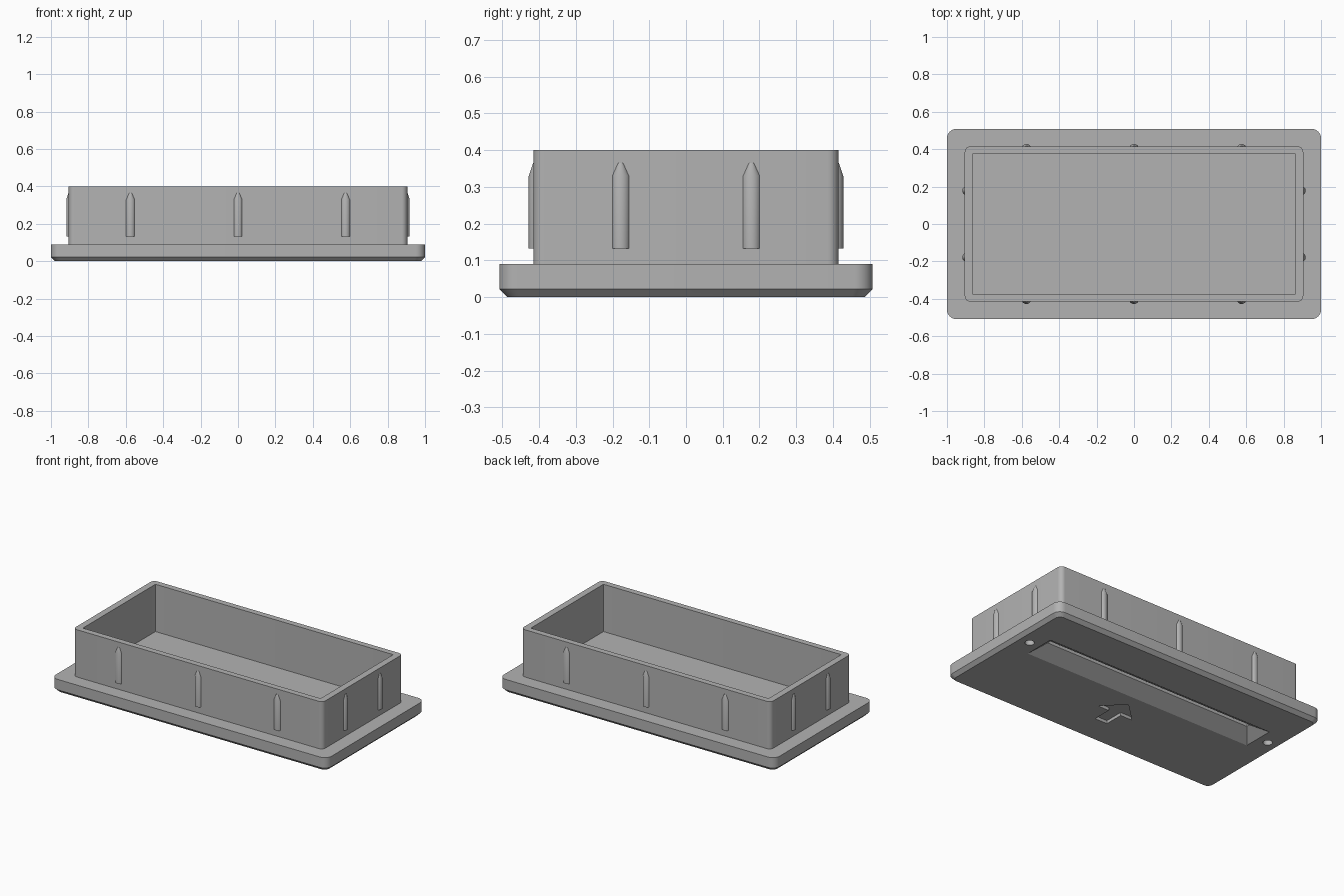
import bpy, bmesh
from math import sin, cos, pi, asin, radians
from mathutils import Matrix, Vector

default_cube = bpy.data.objects.get("Cube")
if default_cube:
    bpy.data.objects.remove(default_cube)

grey = bpy.data.materials.new("grey_plastic")
grey.use_nodes = True
GREY = (0.45, 0.45, 0.45, 1)
grey.diffuse_color = GREY
grey.node_tree.nodes["Principled BSDF"].inputs["Base Color"].default_value = GREY


def rounded_rect(hx, hy, z, r=0, cy=0, steps=8):
    """Loop of points around a rectangle; sharp corners when r is zero."""
    pts = []
    for i, (sx, sy) in enumerate([(1, 1), (-1, 1), (-1, -1), (1, -1)]):
        for k in range(steps + 1 if r else 1):
            a = (i + k / steps) * pi / 2
            pts.append((sx * (hx - r) + r * cos(a), cy + sy * (hy - r) + r * sin(a), z))
    return pts


def loft(name, loops, ring=False):
    """Skin a stack of equal loops; ring joins last to first, otherwise cap."""
    bm = bmesh.new()
    rows = [[bm.verts.new(p) for p in loop] for loop in loops]
    n = len(rows[0])
    pairs = list(zip(rows, rows[1:]))
    if ring:
        pairs.append((rows[-1], rows[0]))
    else:
        bm.faces.new(rows[0])
        bm.faces.new(rows[-1])
    for a, b in pairs:
        for i in range(n):
            j = (i + 1) % n
            bm.faces.new((a[i], a[j], b[j], b[i]))
    bmesh.ops.recalc_face_normals(bm, faces=bm.faces)
    mesh = bpy.data.meshes.new(name)
    bm.to_mesh(mesh)
    bm.free()
    mesh.materials.append(grey)
    obj = bpy.data.objects.new(name, mesh)
    bpy.context.collection.objects.link(obj)
    return obj


def activate(obj):
    bpy.ops.object.select_all(action='DESELECT')
    obj.select_set(True)
    bpy.context.view_layer.objects.active = obj


def smooth(obj):
    activate(obj)
    bpy.ops.object.shade_smooth_by_angle(angle=radians(30))


def cut(target, cutter):
    mod = target.modifiers.new("cut", 'BOOLEAN')
    mod.operation = 'DIFFERENCE'
    mod.solver = 'EXACT'
    mod.object = cutter
    activate(target)
    bpy.ops.object.modifier_apply(modifier=mod.name)
    bpy.data.objects.remove(cutter)


# Base plate with chamfered lower edge
FLOOR = 0.09
plate = loft("base_plate", [
    rounded_rect(0.978, 0.486, 0, 0.035),
    rounded_rect(1, 0.508, 0.022, 0.05),
    rounded_rect(1, 0.508, FLOOR, 0.05)])

# Tapered recess with a narrow slot at its bottom
SLOT_Y = 0.133
cut(plate, loft("recess_cutter", [
    rounded_rect(0.85, 0.121, -0.012, cy=SLOT_Y),
    rounded_rect(0.76, 0.012, 0.06, cy=SLOT_Y),
    rounded_rect(0.76, 0.012, 0.08, cy=SLOT_Y)]))

# Blind screw holes at the recess ends
for side in (-1, 1):
    circle = [(side * 0.908 + 0.028 * cos(k * pi / 12), SLOT_Y + 0.028 * sin(k * pi / 12))
              for k in range(24)]
    cut(plate, loft("hole_cutter", [[(x, y, z) for x, y in circle] for z in (-0.02, 0.06)]))

# Engraved direction arrow
half = [(0.045, -0.3), (0.045, -0.175), (0.13, -0.175)]
arrow = half + [(0, -0.05)] + [(-x, y) for x, y in reversed(half)]
cut(plate, loft("arrow_cutter", [[(x, y, z) for x, y in arrow] for z in (-0.02, 0.02)]))
smooth(plate)

# Upright wall of the open box
WX, WY, TOP = 0.905, 0.415, 0.4
smooth(loft("box_wall", [
    rounded_rect(WX, WY, FLOOR - 0.005, 0.03),
    rounded_rect(WX, WY, TOP, 0.03),
    rounded_rect(0.862, 0.376, TOP, 0.003),
    rounded_rect(0.862, 0.376, FLOOR - 0.005, 0.003)], ring=True))


# Grip ribs: shallow arcs with tapered tops
def rib(name, x, y, turn):
    r, bulge = 0.026, 0.013
    spread = asin(0.0225 / r)
    arc = [(r * sin(a), -(r * cos(a) - r + bulge))
           for a in [spread * (k / 6 - 1) for k in range(13)]]
    arc = [(arc[0][0], 0.01)] + arc + [(arc[-1][0], 0.01)]
    tip = [(px * 0.3, py if py > 0 else py * 0.1) for px, py in arc]
    obj = loft(name, [[(px, py, z) for px, py in loop]
                      for loop, z in ((arc, 0.133), (arc, 0.33), (tip, 0.365))])
    obj.data.transform(Matrix.Translation(Vector((x, y, 0))) @ Matrix.Rotation(turn, 4, 'Z'))
    smooth(obj)


for i, x in enumerate((-0.575, 0, 0.575)):
    rib(f"front_rib_{i + 1}", x, -WY, 0)
    rib(f"back_rib_{i + 1}", x, WY, pi)
for i, y in enumerate((-0.178, 0.178)):
    rib(f"left_rib_{i + 1}", WX, y, pi / 2)
    rib(f"right_rib_{i + 1}", -WX, y, -pi / 2)
